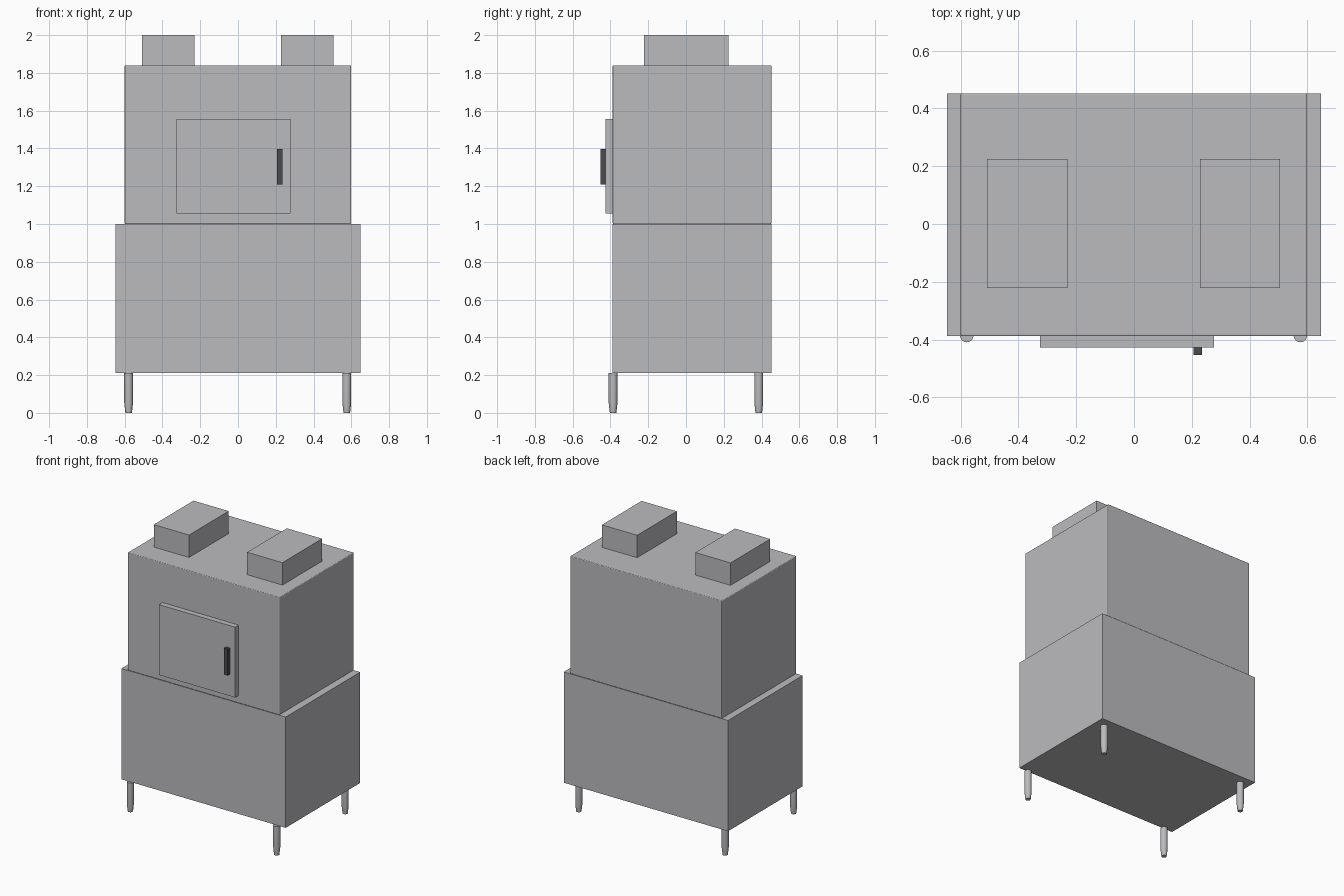
import bpy
import bmesh

cube = bpy.data.objects.get("Cube")
if cube:
    bpy.data.objects.remove(cube, do_unlink=True)


def material(name, color, metallic=0.0):
    m = bpy.data.materials.new(name)
    m.use_nodes = True
    m.diffuse_color = (*color, 1)
    m.node_tree.nodes["Principled BSDF"].inputs["Base Color"].default_value = (*color, 1)
    return m


steel = material("brushed steel", (0.50, 0.50, 0.52))
black = material("dark plastic", (0.07, 0.07, 0.075))


def finish(name, bm, mat):
    mesh = bpy.data.meshes.new(name)
    bm.to_mesh(mesh)
    bm.free()
    mesh.materials.append(mat)
    obj = bpy.data.objects.new(name, mesh)
    bpy.context.collection.objects.link(obj)
    return obj


def box(name, low, high, mat, bevel=0):
    bm = bmesh.new()
    bmesh.ops.create_cube(bm, size=1)
    for v in bm.verts:
        v.co = [h if c > 0 else l for c, l, h in zip(v.co, low, high)]
    obj = finish(name, bm, mat)
    if bevel:
        mod = obj.modifiers.new("Rounded edges", "BEVEL")
        mod.width = bevel
        mod.segments = 3
    return obj


def leg(name, x, y, profile, sides=16):
    # Stack of capped rings swept from a short side profile
    bm = bmesh.new()
    rings = [bmesh.ops.create_circle(bm, segments=sides, radius=r)["verts"] for r, z in profile]
    for ring, (r, z) in zip(rings, profile):
        for v in ring:
            v.co.x += x
            v.co.y += y
            v.co.z = z
    for a, b in zip(rings, rings[1:]):
        for i in range(sides):
            j = (i + 1) % sides
            bm.faces.new((a[i], a[j], b[j], b[i]))
    bm.faces.new(rings[0])
    bm.faces.new(rings[-1])
    bmesh.ops.recalc_face_normals(bm, faces=bm.faces[:])
    obj = finish(name, bm, steel)
    bpy.ops.object.select_all(action="DESELECT")
    obj.select_set(True)
    bpy.context.view_layer.objects.active = obj
    bpy.ops.object.shade_smooth_by_angle()


# Cabinets
FRONT, BACK = -0.388, 0.452
box("lower_cabinet", (-0.648, FRONT, 0.21), (0.648, BACK, 1.0), steel)
box("upper_chamber", (-0.60, FRONT, 1.0), (0.598, BACK, 1.84), steel, 0.005)

# Door and handle
box("door", (-0.325, -0.427, 1.055), (0.277, FRONT, 1.557), steel)
box("door_handle", (0.206, -0.453, 1.21), (0.235, -0.427, 1.398), black)

# Roof vents
for side, x in (("right", -0.37), ("left", 0.367)):
    box(side + "_vent", (x - 0.139, -0.222, 1.835), (x + 0.139, 0.225, 2.0), steel)

# Legs with tapered feet
leg_profile = [(0.017, 0), (0.018, 0.006), (0.0235, 0.055), (0.0235, 0.21)]
for side, x in (("right", -0.579), ("left", 0.576)):
    for end, y in (("front", -0.386), ("back", 0.385)):
        leg(f"{end}_{side}_leg", x, y, leg_profile)
